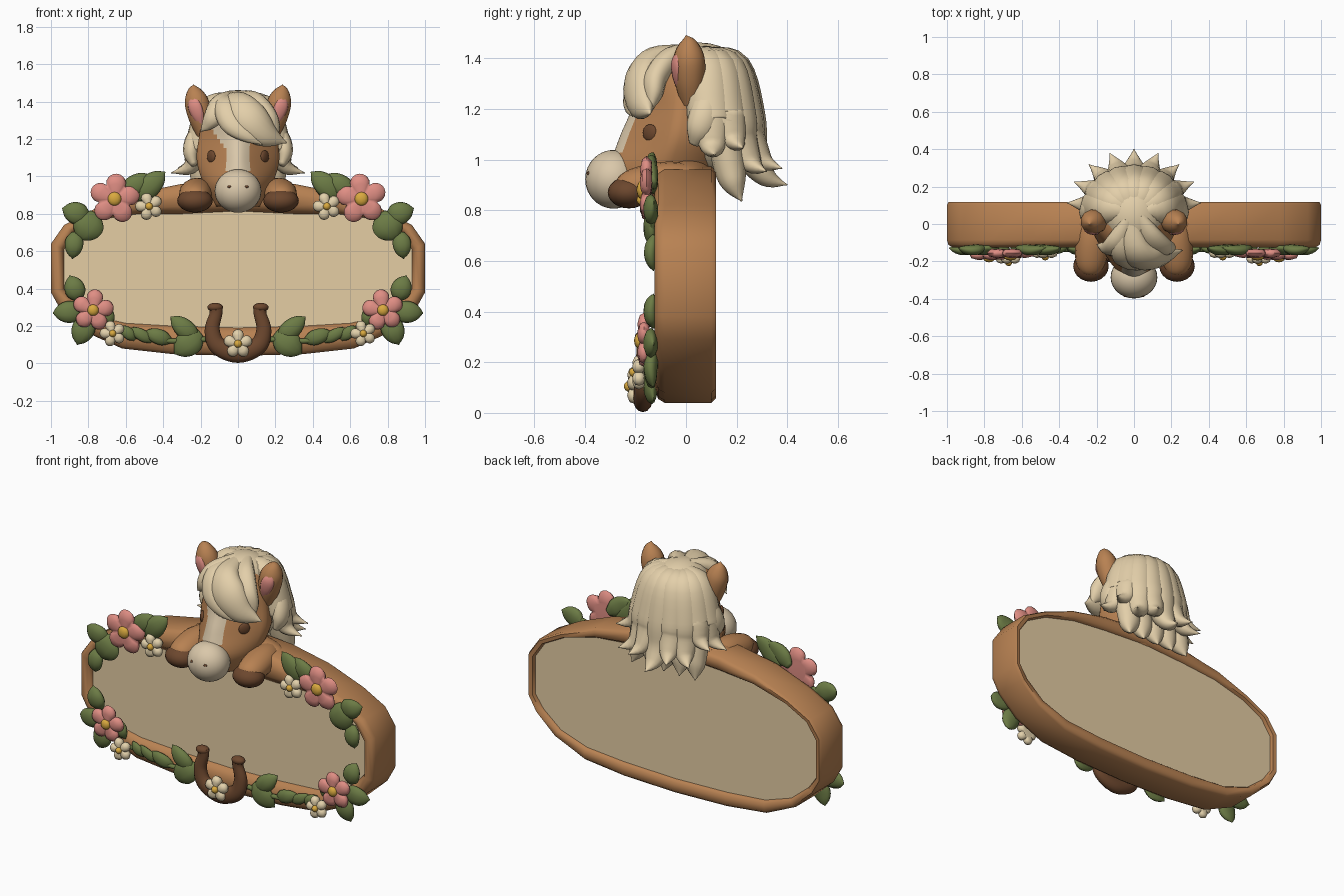
import bpy, bmesh, math
from mathutils import Vector as V

if "Cube" in bpy.data.objects:
    bpy.data.objects.remove(bpy.data.objects["Cube"])


def material(name, *rgb):
    m = bpy.data.materials.new(name)
    m.use_nodes = True
    m.diffuse_color = (*rgb, 1)
    m.node_tree.nodes["Principled BSDF"].inputs["Base Color"].default_value = (*rgb, 1)
    return m


tan = material("chestnut", .48, .222, .085)
dark = material("dark brown", .15, .063, .027)
panel_cream = material("panel cream", .78, .61, .37)
hair = material("mane cream", .77, .625, .40)
white = material("muzzle cream", .70, .575, .40)
green = material("leaf green", .15, .20, .06)
pink = material("petal pink", .74, .27, .23)
ivory = material("ivory petal", .77, .64, .41)
yellow = material("pollen yellow", .70, .40, .05)


def finish(name, bm, mats, angle=40):
    bmesh.ops.recalc_face_normals(bm, faces=bm.faces)
    me = bpy.data.meshes.new(name)
    bm.to_mesh(me)
    bm.free()
    ob = bpy.data.objects.new(name, me)
    bpy.context.collection.objects.link(ob)
    for m in mats:
        me.materials.append(m)
    bpy.ops.object.select_all(action="DESELECT")
    ob.select_set(True)
    bpy.context.view_layer.objects.active = ob
    bpy.ops.object.shade_smooth_by_angle(angle=math.radians(angle))
    return ob


def skin(name, rings, mats, closed=False, angle=70, rule=None):
    """Bridge rings of points; cap the ends unless closed."""
    bm = bmesh.new()
    vs = [[bm.verts.new(p) for p in r] for r in rings]
    n = len(vs[0])
    pairs = list(zip(vs, vs[1:])) + ([(vs[-1], vs[0])] if closed else [])
    for a, b in pairs:
        for i in range(n):
            j = (i + 1) % n
            bm.faces.new((a[i], a[j], b[j], b[i]))
    if not closed:
        bm.faces.new(vs[0])
        bm.faces.new(vs[-1])
    if rule:
        for f in bm.faces:
            f.material_index = rule(f.calc_center_median())
    return finish(name, bm, mats, angle)


def spline(keys, steps=5):
    """Catmull-Rom samples through tuples of any length."""
    k = [keys[0]] + list(keys) + [keys[-1]]
    out = []
    for i in range(1, len(k) - 2):
        for s in range(steps):
            t = s / steps
            out.append([.5 * (2 * b + (c - a) * t + (2 * a - 5 * b + 4 * c - d) * t * t
                              + (3 * b - a - 3 * c + d) * t ** 3)
                        for a, b, c, d in zip(*k[i - 1:i + 3])])
    return out + [list(keys[-1])]


def tube(name, keys, mat, ref, flat=1.0, sides=12, steps=5):
    """Tapered tube through (x, y, z, radius) keys, flattened along ref."""
    pts = spline(keys, steps)
    rings = []
    for i, p in enumerate(pts):
        t = (V(pts[min(i + 1, len(pts) - 1)][:3]) - V(pts[max(i - 1, 0)][:3])).normalized()
        a = t.cross(V(ref)).normalized()
        b = a.cross(t)
        r = max(p[3], .003)
        rings.append([V(p[:3]) + a * r * math.cos(q) + b * r * flat * math.sin(q)
                      for q in (math.tau * k / sides for k in range(sides))])
    return skin(name, rings, [mat])


def ball(name, c, r, mat, spin=0.0, segs=20):
    """Ellipsoid turned by spin about z."""
    bm = bmesh.new()
    bmesh.ops.create_uvsphere(bm, u_segments=segs, v_segments=segs // 2 + 2, radius=1)
    for v in bm.verts:
        x, y, z = (v.co[i] * r[i] for i in range(3))
        v.co = V(c) + V((x * math.cos(spin) - y * math.sin(spin),
                         x * math.sin(spin) + y * math.cos(spin), z))
    return finish(name, bm, [mat], 70)


# Frame and dished panel
def mirrored(half):
    return half + [(-x, z) for x, z in half[-2:0:-1]]


outer = mirrored([(0, .04), (.35, .05), (.62, .08), (.82, .17), (.95, .29), (1, .38), (1, .64),
                  (.93, .74), (.78, .82), (.55, .91), (.3, .96), (0, .98)])
inner = mirrored([(0, .19), (.35, .2), (.6, .215), (.76, .25), (.87, .33), (.93, .4), (.93, .61),
                  (.87, .7), (.74, .77), (.53, .8), (.3, .8), (0, .815)])


def between(t, y, scale=1.0):
    return [V(((a + (c - a) * t) * scale, y, .5 + (b + (d - b) * t - .5) * scale))
            for (a, b), (c, d) in zip(outer, inner)]


section = [(0, -.085), (.1, -.11), (.4, -.125), (.75, -.12), (1, -.088), (1, -.03),
           (.62, .03), (.55, .095), (.45, .115), (.12, .118), (0, .1)]
skin("frame", [between(t, y) for t, y in section], [tan], closed=True, angle=60)


def panel(name, t, edge, floor, middle):
    skin(name, [between(t, edge), between(t, floor, .93), between(t, middle, .5),
                between(t, middle, .02)], [panel_cream], angle=80)


panel("front_panel", 1, -.088, -.05, -.035)
panel("back_panel", .55, .095, .06, .04)
ball("chest", (0, 0, .93), (.32, .115, .08), tan)

# Head: narrow in front, with a pale blaze down the face
head = spline([(.84, -.10, .12, .14, .25), (.95, -.09, .18, .21, .3), (1.08, -.05, .22, .215, .55),
               (1.2, -.03, .21, .185, .5), (1.32, -.02, .18, .17, .3), (1.4, 0, .12, .12, 0),
               (1.43, 0, .03, .03, 0)], 5)
rings = []
for z, y, rx, ry, wedge in head:
    ring = []
    for k in range(56):
        a = math.tau * k / 56
        front = max(-math.sin(a), 0)
        ring.append((rx * math.cos(a) * (1 - wedge * front), y + ry * math.sin(a), z))
    rings.append(ring)


def blaze(c):
    left_edge = -.06 - max(c.z - 1.14, 0) * .8
    return int(c.y < -.1 and c.z > .95 and left_edge < c.x < .06)


skin("head", rings, [tan, white], rule=blaze)
ball("muzzle", (0, -.285, .922), (.125, .113, .116), white, segs=28)

for s, side in ((1, "left"), (-1, "right")):
    ball(side + "_eye", (s * .143, -.142, 1.105), (.034, .014, .034), dark, s * .95)
    ball(side + "_nostril", (s * .045, -.382, .945), (.012, .01, .008), dark, 0, 10)
    # Ears, cupped toward the front
    tube(side + "_ear", [(s * .18, .02, 1.22, .04), (s * .2, .015, 1.31, .064),
                         (s * .222, .012, 1.4, .066), (s * .235, .008, 1.46, .038),
                         (s * .237, 0, 1.49, 0)], tan, (s * .3, -1, 0), .95)
    tube(side + "_inner_ear", [(s * .196, -.028, 1.27, .01), (s * .216, -.038, 1.33, .034),
                               (s * .236, -.038, 1.39, .034), (s * .243, -.02, 1.445, 0)],
         pink, (s * .3, -1, 0), .45)
    # Forelegs resting on the frame
    tube(side + "_foreleg", [(s * .2, .06, .92, .06), (s * .22, -.06, .92, .085),
                             (s * .23, -.18, .9, .085), (s * .23, -.25, .888, .06),
                             (s * .23, -.275, .88, .01)], tan, (0, 0, 1), .85, 16)
    ball(side + "_hoof", (s * .23, -.225, .87), (.095, .084, .063), dark)

# Mane: crown, back mass and a fan of locks
ball("mane_crown", (0, .05, 1.35), (.155, .17, .112), hair)
ball("mane_back", (0, .12, 1.18), (.22, .175, .25), hair)
locks = 9
for i in range(locks):
    a = math.radians(-84 + 168 * i / (locks - 1))
    s, c = math.sin(a), math.cos(a)
    tip = .9 + .12 * s * s + .05 * (i % 2)
    reach = .32
    tube(f"mane_lock_{i}", [(.04 * s, .05 + .04 * c, 1.40, .05), (.15 * s, .07 + .12 * c, 1.36, .085),
                            (.21 * s, .08 + .16 * c, 1.17, .092),
                            (.22 * s, .08 + .18 * c, tip + .12, .08),
                            (.26 * s, .08 + .24 * c, tip + .03, .05),
                            ((reach + .04) * s, .08 + reach * c, tip, 0)], hair, (s, c, 0), .8)
for i in range(5):
    x = -.18 + .09 * i
    tube(f"mane_under_lock_{i}", [(x, .14, 1.15, .08), (x, .17, .98, .075),
                                  (x * 1.1, .19, .9, .055), (x * 1.2, .22, .835, 0)],
         hair, (0, 1, 0), .85)
for s, side in ((1, "left"), (-1, "right")):
    tube(side + "_cheek_curl", [(s * .17, .1, 1.3, .05), (s * .235, .08, 1.2, .06),
                                (s * .25, .055, 1.12, .055), (s * .235, .03, 1.06, .02)],
         hair, (s, 0, 0), .75)

# Forelock sweeping over the brow
brow = (0, -1, .4)
tube("forelock_main", [(-.02, .02, 1.42, .05), (0, -.12, 1.385, .085), (.06, -.17, 1.305, .105),
                       (.15, -.17, 1.225, .075), (.26, -.14, 1.18, 0)], hair, brow, .7, 16)
tube("forelock_middle", [(-.03, 0, 1.41, .05), (-.06, -.13, 1.38, .065), (-.03, -.19, 1.29, .07),
                         (.06, -.215, 1.22, .045), (.13, -.21, 1.17, 0)], hair, brow, .65)
tube("forelock_right", [(-.02, .02, 1.42, .05), (-.08, -.09, 1.38, .07), (-.13, -.13, 1.32, .055),
                        (-.17, -.12, 1.27, .03), (-.2, -.11, 1.24, 0)], hair, brow, .7)
tube("forelock_left", [(.02, .04, 1.42, .05), (.08, -.06, 1.39, .07), (.14, -.12, 1.32, .07),
                       (.18, -.13, 1.25, .05), (.21, -.14, 1.19, 0)], hair, brow, .7)


# Flowers: one domed five-lobed disc with a heart
def flower(name, x, y, z, r, mat, turn=0.0):
    rings = []
    for size, depth in ((.5, .022), (.85, .02), (1, 0), (.9, -.018), (.6, -.027), (.2, -.02)):
        ring = []
        for k in range(50):
            a = math.tau * k / 50
            lobe = abs(math.cos(2.5 * a)) ** .7
            q = r * size * (1 - .36 * size * (1 - lobe))
            b = a + math.pi / 2 + turn
            ring.append((x + q * math.cos(b), y + depth * (.6 + .4 * lobe), z + q * math.sin(b)))
        rings.append(ring)
    skin(name, rings, [mat])
    ball(name + "_heart", (x, y - .02, z), (.27 * r, .02, .27 * r), yellow, 0, 12)


def leaf(name, x, z, x2, z2, w):
    keys = [(x + (x2 - x) * t, -.125 - .015 * math.sin(3 * t), z + (z2 - z) * t, w * k)
            for t, k in ((0, .4), (.25, .95), (.55, 1), (.82, .65), (1, 0))]
    tube(name, keys, green, (0, 1, 0), min(.55, .028 / w), 10, 4)


leaves = [(.55, .88, .39, 1.025, .06), (.62, .9, .47, 1.01, .055), (.76, .8, .85, .66, .08),
          (.8, .78, .94, .83, .058), (.87, .7, .885, .56, .048), (.85, .34, .9, .47, .053),
          (.83, .28, .99, .27, .057), (.8, .25, .86, .1, .06), (.72, .3, .68, .2, .04),
          (.2, .16, .34, .05, .068), (.22, .13, .36, .25, .05), (.36, .12, .5, .17, .04),
          (.46, .12, .58, .19, .03), (.55, .13, .63, .2, .03)]
for s, side in ((1, "left"), (-1, "right")):
    for i, (x, z, x2, z2, w) in enumerate(leaves):
        leaf(f"{side}_leaf_{i}", s * x, z, s * x2, z2, w)
    tube(side + "_vine", [(s * .16, -.13, .13, .015), (s * .35, -.135, .12, .014),
                          (s * .5, -.13, .14, .014), (s * .66, -.125, .16, .012)],
         green, (0, 1, 0), 1, 8)
    flower(side + "_upper_pink", s * .66, -.155, .88, .135, pink, s * .1)
    flower(side + "_lower_pink", s * .775, -.165, .285, .112, pink, s * .15)
    flower(side + "_upper_ivory", s * .475, -.155, .84, .075, ivory, .3)
    flower(side + "_lower_ivory", s * .67, -.185, .16, .07, ivory, .3)

# Horseshoe with a blossom
arm = [(.12, .305, .038), (.118, .265, .034), (.138, .18, .04), (.108, .095, .048), (0, .055, .052)]
shoe = arm + [(-x, z, r) for x, z, r in arm[-2::-1]]
tube("horseshoe", [(x, -.17, z, r) for x, z, r in shoe], dark, (0, 1, 0), .75, 14, 6)
for s, side in ((1, "left"), (-1, "right")):
    ball(side + "_horseshoe_end", (s * .122, -.17, .3), (.042, .032, .024), dark)
flower("horseshoe_blossom", 0, -.205, .105, .078, ivory)
